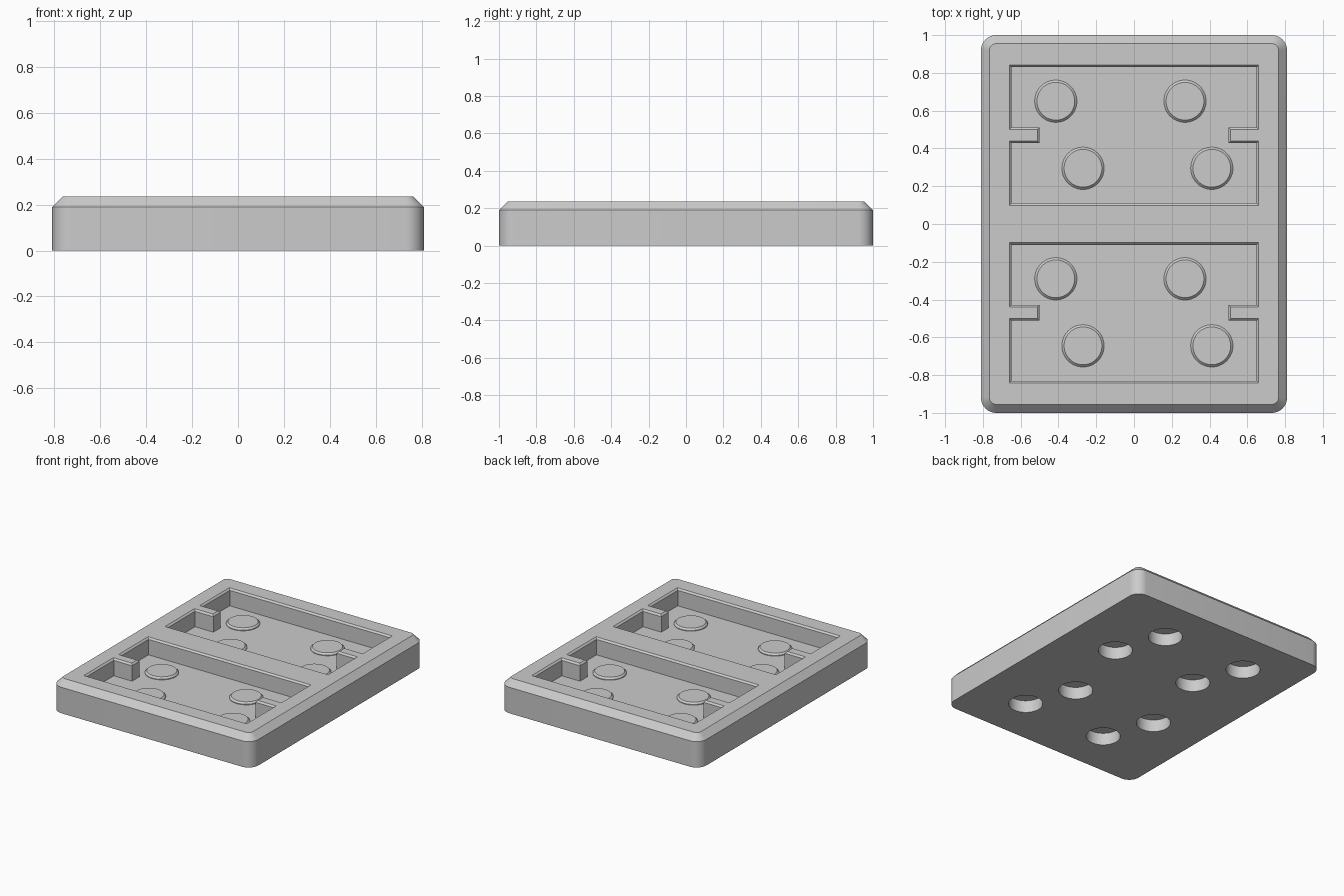
import bpy, bmesh, math

if "Cube" in bpy.data.objects:
    bpy.data.objects.remove(bpy.data.objects["Cube"])

TOP, FLOOR, RIM = 0.235, 0.11, 0.012

grey = bpy.data.materials.new("light grey")
grey.diffuse_color = (0.6, 0.6, 0.6, 1)
grey.use_nodes = True
grey.node_tree.nodes["Principled BSDF"].inputs["Base Color"].default_value = grey.diffuse_color


def loft(name, rings):
    """Closed solid through a list of (outline points, height)."""
    bm = bmesh.new()
    loops = [[bm.verts.new((x, y, z)) for x, y in pts] for pts, z in rings]
    n = len(loops[0])
    bm.faces.new(loops[0][::-1])
    bm.faces.new(loops[-1])
    for a, b in zip(loops, loops[1:]):
        for i in range(n):
            j = (i + 1) % n
            bm.faces.new((a[i], a[j], b[j], b[i]))
    bmesh.ops.recalc_face_normals(bm, faces=bm.faces)
    mesh = bpy.data.meshes.new(name)
    bm.to_mesh(mesh)
    bm.free()
    mesh.materials.append(grey)
    ob = bpy.data.objects.new(name, mesh)
    bpy.context.collection.objects.link(ob)
    return ob


def rounded(hx, hy, r, steps=10):
    pts = []
    for q, (sx, sy) in enumerate([(1, 1), (-1, 1), (-1, -1), (1, -1)]):
        for i in range(steps + 1):
            a = math.pi / 2 * (q + i / steps)
            pts.append((sx * (hx - r) + r * math.cos(a), sy * (hy - r) + r * math.sin(a)))
    return pts


def circle(x, y, r, n=48):
    return [(x + r * math.cos(2 * math.pi * i / n), y + r * math.sin(2 * math.pi * i / n))
            for i in range(n)]


def pocket_outline(cy, grow):
    """Rectangle with a small tab reaching in from each short side."""
    x, h = 0.648 + grow, 0.36 + grow
    tx, th = 0.50 + grow, 0.042 - grow
    right = [(x, -h), (x, -th), (tx, -th), (tx, th), (x, th), (x, h)]
    pts = right + [(-px, -py) for px, py in right]
    return [(px, py + cy) for px, py in pts]


def combine(target, other, operation):
    other.hide_render = True
    mod = target.modifiers.new("combine", 'BOOLEAN')
    mod.operation, mod.solver, mod.object = operation, 'EXACT', other
    bpy.context.view_layer.objects.active = target
    bpy.ops.object.modifier_apply(modifier=mod.name)
    bpy.data.objects.remove(other, do_unlink=True)


# tray body with rounded corners and a chamfered top edge
tray = loft("tray", [(rounded(0.81, 1.0, 0.08), 0),
                     (rounded(0.81, 1.0, 0.08), TOP - 0.045),
                     (rounded(0.765, 0.955, 0.035), TOP)])

for cy in (0.47, -0.47):
    # pocket with chamfered rim
    combine(tray, loft("pocket_cutter", [(pocket_outline(cy, 0), FLOOR),
                                         (pocket_outline(cy, 0), TOP - RIM),
                                         (pocket_outline(cy, RIM + 0.01), TOP + 0.01)]),
            'DIFFERENCE')
    for x, dy in ((-0.414, 0.18), (0.27, 0.18), (-0.27, -0.175), (0.412, -0.175)):
        y = cy + dy
        # low chamfered stud on the pocket floor
        combine(tray, loft("stud", [(circle(x, y, 0.112), FLOOR - 0.008),
                                    (circle(x, y, 0.112), FLOOR + 0.005),
                                    (circle(x, y, 0.1), FLOOR + 0.017)]), 'UNION')
        # blind round hole below each stud
        combine(tray, loft("hole_cutter", [(circle(x, y, 0.115), -0.05),
                                           (circle(x, y, 0.115), 0.09)]), 'DIFFERENCE')

bpy.ops.object.select_all(action='DESELECT')
tray.select_set(True)
bpy.context.view_layer.objects.active = tray
bpy.ops.object.shade_smooth_by_angle(angle=math.radians(30))
